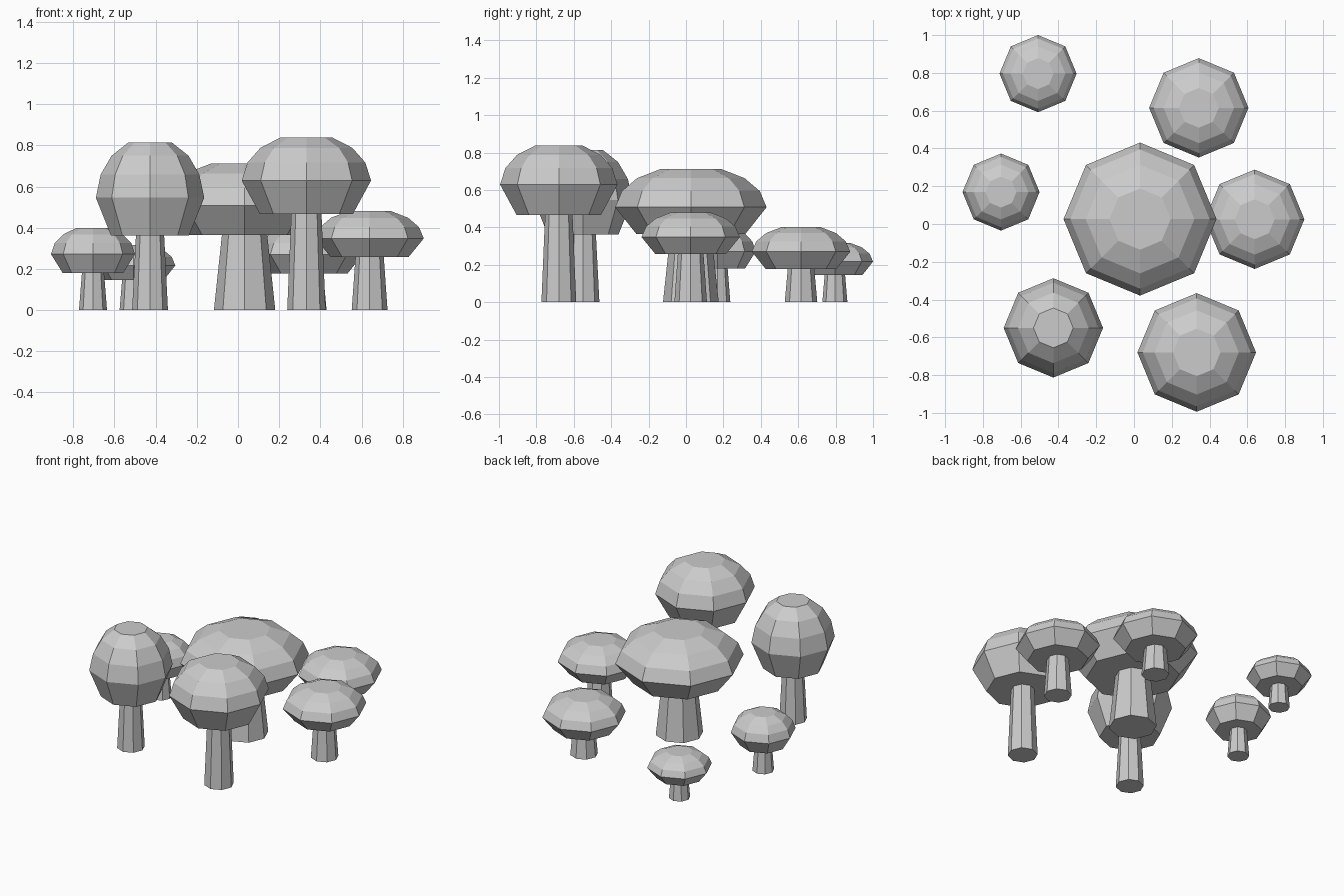
import bpy, bmesh
from math import cos, sin, pi

if "Cube" in bpy.data.objects:
    bpy.data.objects.remove(bpy.data.objects["Cube"])

SIDES = 8
# Cap profile: (radius factor, height factor); height > 0 is above the widest ring
CAP = [(0.72, -1.0), (1.0, 0.0), (0.91, 0.42), (0.71, 0.76), (0.40, 1.0)]


def lathe(name, x, y, profile):
    """Closed flat-faced octagonal solid from (radius, z) points, bottom to top."""
    bm = bmesh.new()
    rings = []
    for r, z in profile:
        rings.append([bm.verts.new((r * cos(2 * pi * i / SIDES),
                                    r * sin(2 * pi * i / SIDES), z))
                      for i in range(SIDES)])
    for a, b in zip(rings, rings[1:]):
        for i in range(SIDES):
            j = (i + 1) % SIDES
            bm.faces.new((a[i], a[j], b[j], b[i]))
    bm.faces.new(rings[0][::-1])
    bm.faces.new(rings[-1])
    mesh = bpy.data.meshes.new(name)
    bm.to_mesh(mesh)
    bm.free()
    obj = bpy.data.objects.new(name, mesh)
    obj.location = (x, y, 0)
    bpy.context.collection.objects.link(obj)
    return obj


def mushroom(name, x, y, cap_r, under, rim, top, foot_r, neck_r):
    # Tapered stem, ending at the underside of the cap
    lathe(name + "_stem", x, y, [(foot_r, 0), (neck_r, under + 0.01)])
    # Domed cap with a flat top and underside
    lathe(name + "_cap", x, y,
          [(cap_r * r, rim + h * (top - rim if h > 0 else rim - under))
           for r, h in CAP])


# name, x, y, cap radius, underside z, rim z, top z, foot radius, neck radius
mushroom("centre_mushroom", 0.032, 0.026, 0.405, 0.365, 0.508, 0.712, 0.149, 0.109)
mushroom("front_right_mushroom", 0.332, -0.68, 0.314, 0.467, 0.629, 0.838, 0.093, 0.073)
mushroom("front_left_mushroom", -0.427, -0.55, 0.263, 0.362, 0.546, 0.814, 0.087, 0.068)
mushroom("right_mushroom", 0.639, 0.025, 0.263, 0.258, 0.348, 0.480, 0.087, 0.068)
mushroom("back_right_mushroom", 0.343, 0.615, 0.263, 0.178, 0.270, 0.401, 0.087, 0.070)
mushroom("left_mushroom", -0.704, 0.169, 0.204, 0.180, 0.272, 0.398, 0.068, 0.053)
mushroom("back_left_mushroom", -0.508, 0.796, 0.204, 0.145, 0.217, 0.317, 0.067, 0.054)
